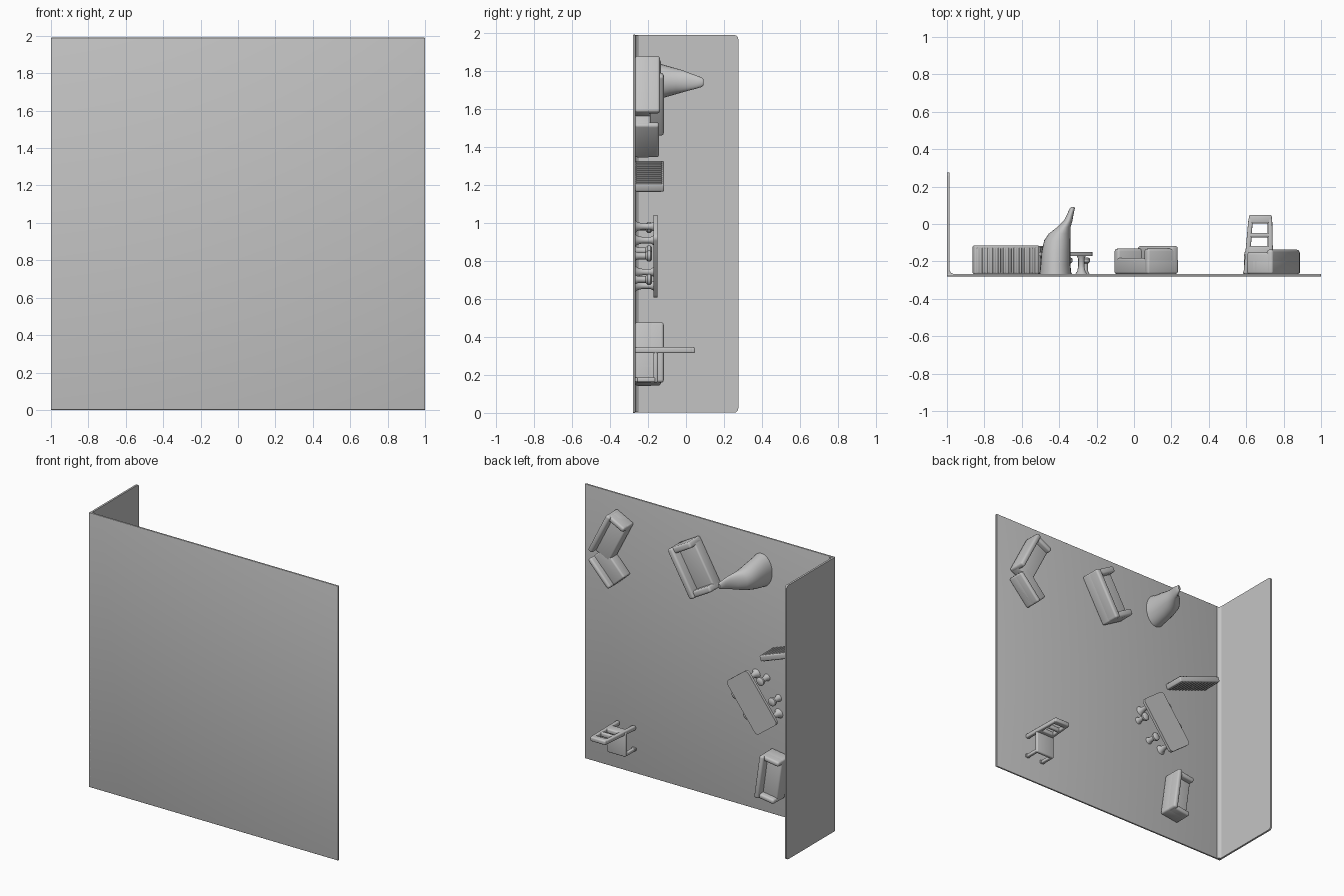
import bpy, bmesh, math
from mathutils import Matrix, Vector

cube = bpy.data.objects.get("Cube")
if cube:
    bpy.data.objects.remove(cube, do_unlink=True)

# One matte grey for everything
grey = bpy.data.materials.new("matte_grey")
grey.use_nodes = True
COL = (0.55, 0.55, 0.55, 1)
grey.diffuse_color = COL
bsdf = grey.node_tree.nodes["Principled BSDF"]
bsdf.inputs["Base Color"].default_value = COL
bsdf.inputs["Roughness"].default_value = 0.8

FLOOR = -0.267  # y of the floor's furnished face


def frame(cx, cz, deg):
    """Local (u along, w across, h off the floor) to world."""
    c, s = math.cos(math.radians(deg)), math.sin(math.radians(deg))
    return Matrix(((c, -s, 0, cx), (0, 0, 1, FLOOR), (s, c, 0, cz), (0, 0, 0, 1)))


def finish(name, bm, matrix=None):
    if matrix is not None:
        bm.transform(matrix)
    bmesh.ops.recalc_face_normals(bm, faces=bm.faces)
    me = bpy.data.meshes.new(name)
    bm.to_mesh(me)
    bm.free()
    me.materials.append(grey)
    ob = bpy.data.objects.new(name, me)
    bpy.context.collection.objects.link(ob)
    bpy.ops.object.select_all(action='DESELECT')
    ob.select_set(True)
    bpy.context.view_layer.objects.active = ob
    bpy.ops.object.shade_smooth_by_angle(angle=math.radians(40))
    return ob


def box(bm, lo, hi, bevel=0.0):
    """Add a box between two corners, with rounded edges."""
    lo, hi = Vector(lo), Vector(hi)
    m = Matrix.Translation((lo + hi) / 2) @ Matrix.Diagonal((*(hi - lo), 1))
    vs = bmesh.ops.create_cube(bm, size=1, matrix=m)["verts"]
    if bevel:
        edges = list({e for v in vs for e in v.link_edges})
        bmesh.ops.bevel(bm, geom=edges, offset=bevel, segments=3,
                        profile=0.5, affect='EDGES')


def loft(bm, rings, n=24):
    """Skin ellipses given as (centre u, centre w, h, radius u, radius w)."""
    loops = []
    for cu, cw, h, ru, rw in rings:
        loops.append([bm.verts.new((cu + ru * math.cos(2 * math.pi * i / n),
                                    cw + rw * math.sin(2 * math.pi * i / n), h))
                      for i in range(n)])
    for a, b in zip(loops, loops[1:]):
        for i in range(n):
            j = (i + 1) % n
            bm.faces.new((a[i], a[j], b[j], b[i]))
    bm.faces.new(loops[0])
    bm.faces.new(loops[-1])


def sofa(name, cx, cz, deg, length, depth, height, seat, arms=(True, True), arm_h=None):
    """Seat block with a back along -w and optional end arms."""
    bm = bmesh.new()
    L, D, t = length / 2, depth / 2, depth * 0.24
    arm_h = arm_h or height * 0.9
    box(bm, (-L, -D, 0), (L, D, seat), 0.012)
    box(bm, (-L, -D, 0), (L, -D + t, height), 0.014)
    for side, wanted in zip((-1, 1), arms):
        if wanted:
            a, b = sorted((side * L, side * (L - t)))
            box(bm, (a, -D, 0), (b, D, arm_h), 0.014)
    return finish(name, bm, frame(cx, cz, deg))


# Floor slab, standing upright
bm = bmesh.new()
box(bm, (-1, -0.28, 0), (1, FLOOR, 1.99), 0.003)
finish("floor", bm)

# Side wall with rounded outer corners
bm = bmesh.new()
box(bm, (-1, -0.28, 0.002), (-0.986, 0.275, 1.988))
corners = [e for e in bm.edges if all(v.co.y > 0.2 for v in e.verts)
           and abs(e.verts[0].co.x - e.verts[1].co.x) > 0.001]
bmesh.ops.bevel(bm, geom=corners, offset=0.02, segments=4, profile=0.5, affect='EDGES')
finish("wall", bm)

# Cove where wall meets floor
bm = bmesh.new()
prof = [(-0.99, FLOOR - 0.004), (-0.965, FLOOR), (-0.979, FLOOR + 0.007), (-0.986, FLOOR + 0.02),
        (-0.99, FLOOR + 0.02)]
ends = [[bm.verts.new((x, y, z)) for x, y in prof] for z in (0.004, 1.986)]
for i in range(5):
    j = (i + 1) % 5
    bm.faces.new((ends[0][i], ends[0][j], ends[1][j], ends[1][i]))
for e in ends:
    bm.faces.new(e)
finish("wall_cove", bm)

# Seating
sofa("long_sofa", 0.065, 1.66, 60, 0.365, 0.19, 0.15, 0.085)
sofa("corner_sofa_long_arm", 0.745, 1.70, 117, 0.33, 0.155, 0.13, 0.08, (False, True))
sofa("corner_sofa_short_arm", 0.76, 1.475, 47, 0.235, 0.145, 0.125, 0.08, (False, False))
sofa("small_sofa", -0.555, 0.31, 98, 0.32, 0.15, 0.15, 0.095)

# Sculpted lounge chair sweeping up to a narrow tip
bm = bmesh.new()
loft(bm, [(-0.42, 1.745, 0, 0.085, 0.12), (-0.42, 1.745, 0.05, 0.08, 0.11),
          (-0.417, 1.745, 0.12, 0.077, 0.095), (-0.41, 1.745, 0.18, 0.07, 0.078),
          (-0.398, 1.745, 0.215, 0.058, 0.068), (-0.375, 1.745, 0.25, 0.036, 0.058),
          (-0.352, 1.743, 0.285, 0.023, 0.046), (-0.34, 1.741, 0.32, 0.017, 0.035),
          (-0.33, 1.74, 0.35, 0.014, 0.025), (-0.328, 1.74, 0.358, 0.008, 0.016)])
finish("lounge_chair", bm, frame(0, 0, 0))

# Slatted sideboard against the wall
bm = bmesh.new()
box(bm, (-0.185, -0.02, 0), (0.185, 0.02, 0.152), 0.008)
for i in range(12):
    u = -0.165 + i * 0.03
    box(bm, (u - 0.008, -0.025, 0.004), (u + 0.008, 0.025, 0.14), 0.004)
finish("sideboard", bm, frame(-0.685, 1.245, 160))

# Dining table
T = frame(-0.42, 0.825, 53)
bm = bmesh.new()
box(bm, (-0.205, -0.105, 0.097), (0.205, 0.105, 0.117))
bmesh.ops.bevel(bm, geom=[e for e in bm.edges if abs(e.verts[0].co.z - e.verts[1].co.z) > 0.01],
                offset=0.025, segments=4, profile=0.5, affect='EDGES')
finish("table_top", bm, T)
bm = bmesh.new()
for u in (-0.15, 0.15):
    for w in (-0.06, 0.06):
        loft(bm, [(u, w, 0, 0.035, 0.03), (u, w, 0.012, 0.024, 0.022),
                  (u, w, 0.04, 0.017, 0.016), (u, w, 0.08, 0.017, 0.016),
                  (u, w, 0.1, 0.028, 0.026)], 16)
finish("table_legs", bm, T)

# Stools on both long sides of the table
bm = bmesh.new()
for u in (-0.06, 0.095):
    for w in (-0.125, 0.125):
        loft(bm, [(u, w, 0, 0.026, 0.024), (u, w, 0.015, 0.018, 0.017),
                  (u, w, 0.055, 0.018, 0.017), (u, w, 0.065, 0.03, 0.028),
                  (u, w, 0.08, 0.03, 0.028), (u, w, 0.088, 0.02, 0.018)], 16)
finish("stools", bm, T)

# Side chair: seat and legs
C = frame(0.665, 0.33, 0)
bm = bmesh.new()
box(bm, (-0.075, -0.17, 0.095), (0.075, 0.01, 0.12), 0.009)
for u in (-0.065, 0.065):
    box(bm, (u - 0.012, -0.168, 0), (u + 0.012, -0.144, 0.105), 0.006)
    box(bm, (u - 0.016, -0.166, 0), (u + 0.016, -0.142, 0.012), 0.004)
finish("side_chair_seat", bm, C)

# Side chair: tapering slotted back
bm = bmesh.new()
for lo, hi in (((-0.08, 0.0), (-0.05, 0.30)), ((0.05, 0.0), (0.08, 0.30)),
               ((-0.078, 0.27), (0.078, 0.315)), ((-0.078, 0.195), (0.078, 0.22)),
               ((-0.078, 0.08), (0.078, 0.15))):
    box(bm, (lo[0], -0.016, lo[1]), (hi[0], 0.016, hi[1]), 0.009)
for v in bm.verts:
    v.co.x = v.co.x * (1.0 - 0.7 * v.co.z) + 0.035 * v.co.z
finish("side_chair_back", bm, C)
